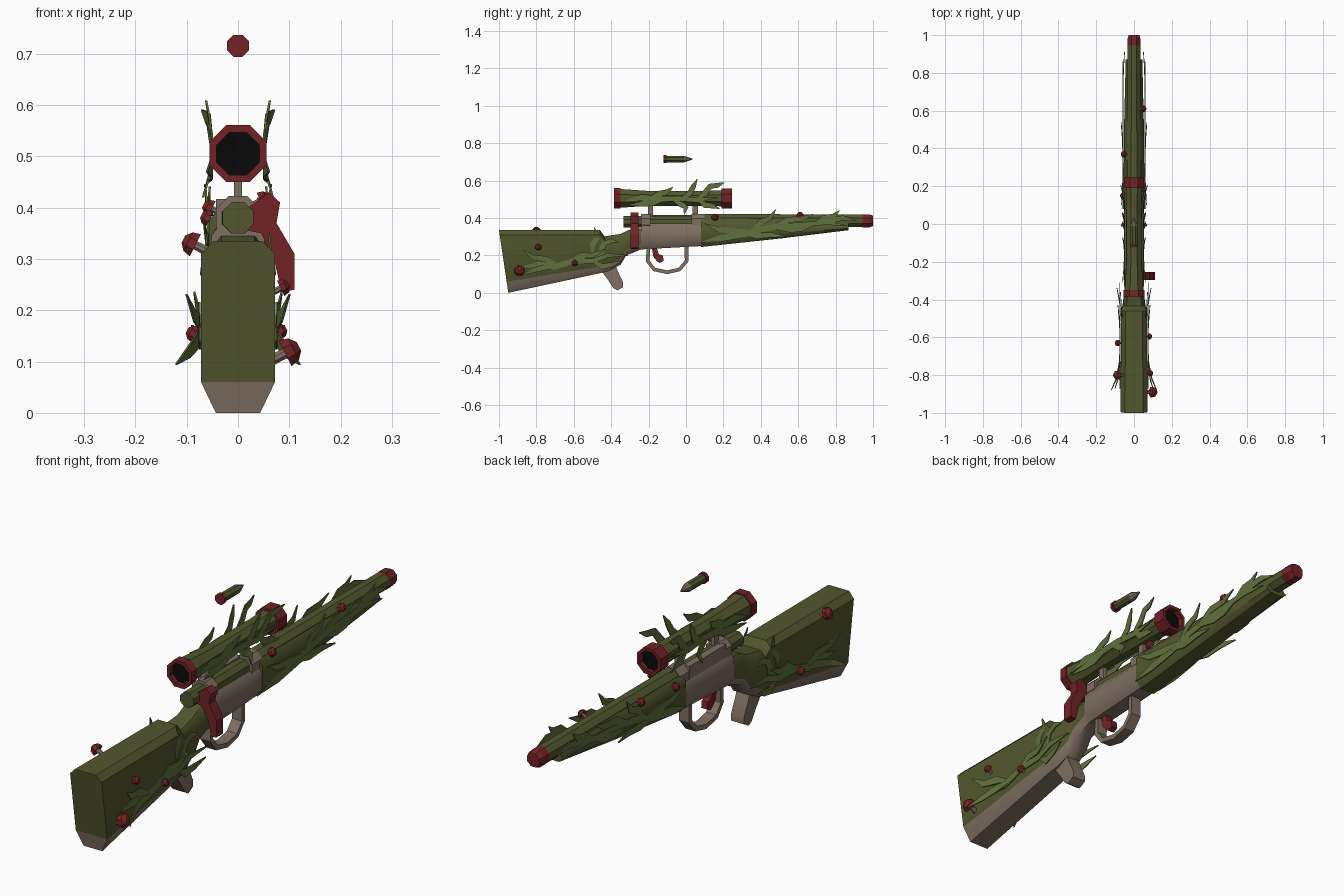
import bpy, bmesh, math
from mathutils import Vector

cube = bpy.data.objects.get("Cube")
if cube:
    bpy.data.objects.remove(cube, do_unlink=True)


def material(name, rgb):
    m = bpy.data.materials.new(name)
    m.use_nodes = True
    m.diffuse_color = (*rgb, 1)
    m.node_tree.nodes["Principled BSDF"].inputs["Base Color"].default_value = (*rgb, 1)
    return m


PALETTE = [material("moss green", (.085, .095, .027)),
           material("leaf green", (.12, .16, .045)),
           material("dark red", (.17, .016, .019)),
           material("bark tan", (.21, .16, .12)),
           material("lens black", (.003, .003, .003))]
MOSS, LEAF, RED, TAN, BLACK = range(5)


def build(name, verts, faces, colours, smooth=None):
    """Mesh object from vertices, faces and one colour index per face."""
    mesh = bpy.data.meshes.new(name)
    mesh.from_pydata(verts, [], faces)
    for m in PALETTE:
        mesh.materials.append(m)
    for poly, c in zip(mesh.polygons, colours):
        poly.material_index = c
    bm = bmesh.new()
    bm.from_mesh(mesh)
    bmesh.ops.recalc_face_normals(bm, faces=bm.faces)
    bm.to_mesh(mesh)
    bm.free()
    obj = bpy.data.objects.new(name, mesh)
    bpy.context.collection.objects.link(obj)
    if smooth:
        bpy.ops.object.select_all(action='DESELECT')
        obj.select_set(True)
        bpy.context.view_layer.objects.active = obj
        bpy.ops.object.shade_smooth_by_angle(angle=math.radians(smooth))
    return obj


def bridge(count, n):
    """Quads joining consecutive rings of n vertices."""
    return [(r * n + i, r * n + (i + 1) % n, (r + 1) * n + (i + 1) % n, (r + 1) * n + i)
            for r in range(count - 1) for i in range(n)]


def tube(name, profile, z=0, caps=None, sides=8, smooth=None):
    """Turned part along y; profile rows are (y, radius, colour of next segment)."""
    verts = []
    for y, r, _ in profile:
        for i in range(sides):
            a = math.tau * (i + .5) / sides
            verts.append((r * math.cos(a), y, z + r * math.sin(a)))
    n = len(profile)
    faces = bridge(n, sides) + [tuple(range(sides)), tuple(range((n - 1) * sides, n * sides))]
    colours = [row[2] for row in profile[:-1] for _ in range(sides)]
    colours += caps or (profile[0][2], profile[-1][2])
    return build(name, verts, faces, colours, smooth)


def sweep(name, path, half_width, colour, smooth=None):
    """Flat bar along a path of (x, y, z, half thickness), bent in the side plane."""
    verts = []
    for i, (x, y, z, t) in enumerate(path):
        a, b = path[max(i - 1, 0)], path[min(i + 1, len(path) - 1)]
        d = Vector((0, b[1] - a[1], b[2] - a[2])).normalized()
        n = Vector((0, -d.z, d.y)) * t
        p = Vector((x, y, z))
        w = Vector((half_width, 0, 0))
        verts += [p + n + w, p + n - w, p - n - w, p - n + w]
    k = len(path)
    faces = bridge(k, 4) + [(0, 1, 2, 3), tuple(range(4 * k - 4, 4 * k))]
    return build(name, verts, faces, [colour] * len(faces), smooth)


def body(name, sections, rule):
    """Chamfered body; rows are (y top, y bottom, half width, z bottom, z top, chamfer)."""
    verts = []
    for yt, yb, w, zb, zt, c in sections:
        ring = [(w * .6, zb), (w, zb + c), (w, zt - .025), (w * .66, zt)]
        ring = ring + [(-x, z) for x, z in reversed(ring)]
        verts += [(x, yb + (yt - yb) * (z - zb) / (zt - zb), z) for x, z in ring]
    k = len(sections)
    faces = bridge(k, 8)
    colours = [rule(i % 8) for i in range(len(faces))]
    for start in (0, 8 * k - 8):
        for j, quad in enumerate([(7, 0, 1, 6), (6, 1, 2, 5), (5, 2, 3, 4)]):
            faces.append(tuple(start + q for q in quad))
            colours.append(rule(0 if j == 0 else 1))
    return build(name, verts, faces, colours, 40)


# Wooden body in three pieces
body("stock", [(-1, -.95, .072, 0, .335, .06),
               (-.46, -.46, .068, .105, .335, .035),
               (-.435, -.42, .06, .115, .302, .035),
               (-.35, -.35, .05, .15, .315, .035),
               (-.31, -.32, .048, .20, .335, .03),
               (-.24, -.24, .05, .232, .345, .03)],
     lambda i: TAN if i in (0, 6, 7) else MOSS)
body("receiver", [(-.24, -.24, .052, .232, .37, .03),
                  (.08, .08, .054, .25, .37, .03)], lambda i: TAN)
body("fore_end", [(.08, .08, .056, .245, .40, .03),
                  (.5, .5, .053, .29, .395, .025),
                  (.87, .87, .044, .335, .38, .01)], lambda i: MOSS)

# Barrel, bolt and receiver collars
tube("barrel", [(.08, .039, MOSS), (.95, .037, MOSS)], .385)
tube("muzzle", [(.945, .038, RED), (.98, .038, RED), (1, .03, RED)], .385)
tube("bolt", [(-.335, .033, MOSS), (.08, .034, MOSS)], .38)
tube("rear_collar", [(-.24, .046, TAN), (-.19, .046, TAN)], .38)
tube("front_collar", [(.03, .046, TAN), (.1, .046, TAN)], .38)
sweep("receiver_wall", [(-.028, -.2, .39, .027), (-.028, .04, .39, .027)], .015, TAN)

# Bolt handle, a flat plate with a bent outline
outline = [(.02, .40), (.06, .43), (.082, .41), (.075, .37), (.11, .31),
           (.11, .24), (.085, .235), (.07, .3), (.045, .35), (.02, .355)]
n = len(outline)
build("bolt_handle", [(x, y, z) for y in (-.297, -.255) for x, z in outline],
      bridge(2, n) + [tuple(range(n)), tuple(range(n, 2 * n))], [RED] * (n + 2))

# Trigger, guard and grip
sweep("trigger_guard", [(0, y, z, .01) for y, z in
                        [(-.2, .25), (-.205, .17), (-.17, .125), (-.1, .11),
                         (-.035, .125), (.003, .17), (.003, .26)]], .023, TAN, 30)
sweep("trigger", [(0, -.172, .25, .012), (0, -.16, .2, .016),
                  (0, -.14, .185, .022), (0, -.13, .165, .012)], .014, RED)
sweep("grip", [(0, -.43, .16, .045), (0, -.39, .09, .034),
               (0, -.362, .04, .03), (0, -.352, .022, .018)], .03, TAN, 40)

# Scope with recessed lenses
tube("scope", [(-.365, .045, RED), (-.385, .045, RED), (-.385, .06, RED),
               (-.35, .06, RED), (-.35, .054, MOSS), (-.2, .043, MOSS),
               (.1, .043, MOSS), (.19, .046, RED), (.19, .058, RED),
               (.245, .058, RED), (.245, .044, RED), (.225, .044, RED)],
     .505, caps=(BLACK, BLACK))
for label, y in (("front", -.19), ("rear", .05)):
    sweep(label + "_scope_mount", [(0, y, .4, .014), (0, y, .48, .014)], .008, TAN)

# Floating cartridge
tube("cartridge", [(-.12, .023, RED), (-.105, .023, RED), (-.105, .019, MOSS),
                   (-.01, .019, TAN), (.034, .003, TAN)], .715)


# Mushrooms
def mushroom(place, tilt, r):
    obj = tube("mushroom", [(-1.7 * r, .4 * r, TAN), (-.2 * r, .35 * r, RED),
                            (-.3 * r, r, RED), (.3 * r, .85 * r, RED), (.7 * r, .35 * r, RED)])
    obj.location = place
    obj.rotation_euler = Vector(tilt).to_track_quat('Y', 'Z').to_euler()


for place, r in [((.1, -.89, .12), .03), ((.088, -.79, .245), .018),
                 ((.083, -.595, .16), .017), ((.05, .155, .405), .02),
                 ((.05, .61, .415), .02), ((-.09, -.8, .33), .026),
                 ((-.088, -.63, .155), .018), ((-.056, .37, .4), .018),
                 ((-.06, .15, .38), .018)]:
    mushroom(place, (math.copysign(1, place[0]), 0, .5), r)


# Creeping vines, the same on both sides
def vine(name, base, tip, *points):
    """Pointed ribbon through (y, z) points, flaring from base x to tip x."""
    k = len(points) - 1
    for label, s in (("left", 1), ("right", -1)):
        path = []
        for i, (y, z) in enumerate(points):
            f = i / k
            t = .0015 if i in (0, k) else .019 - .008 * f
            path.append((s * (base + (tip - base) * f * f), y, z, t))
        sweep(f"{label}_{name}", path, .002, LEAF)


STOCK, FORE, SCOPE = .074, .058, .05
vine("stock_stem", STOCK, .076, (-.87, .14), (-.79, .15), (-.7, .14), (-.6, .17),
     (-.5, .17), (-.42, .2), (-.31, .2))
vine("stock_lower_leaf", STOCK, .12, (-.66, .14), (-.74, .14), (-.82, .12), (-.88, .095))
vine("stock_back_leaf", STOCK, .1, (-.68, .15), (-.75, .18), (-.82, .19), (-.87, .23))
vine("stock_upper_leaf", STOCK, .085, (-.62, .17), (-.56, .2), (-.5, .2), (-.43, .235))
vine("stock_curl", .066, .072, (-.52, .17), (-.46, .2), (-.44, .26), (-.4, .28), (-.36, .27))
vine("stock_shoot", .07, .06, (-.5, .2), (-.5, .26), (-.47, .3), (-.49, .35))
vine("stock_front_leaf", .07, .09, (-.5, .17), (-.45, .14), (-.4, .15), (-.34, .17))

vine("fore_stem", FORE, FORE, (.08, .27), (.18, .29), (.3, .31), (.4, .34), (.5, .355),
     (.62, .365), (.74, .375), (.86, .36))
vine("fore_wide_leaf", FORE, .066, (.36, .33), (.26, .33), (.17, .34), (.1, .37))
vine("fore_low_leaf", FORE, .068, (.3, .31), (.38, .305), (.46, .31), (.54, .3))
vine("fore_hook", FORE, .064, (.34, .32), (.4, .38), (.45, .4), (.48, .445))
vine("fore_top_leaf", FORE, .06, (.45, .35), (.54, .39), (.62, .395), (.68, .42))
vine("fore_mid_leaf", FORE, .06, (.7, .37), (.62, .345), (.56, .335), (.48, .34))
vine("fore_end_shoot", FORE, .055, (.68, .37), (.74, .4), (.79, .41), (.82, .44))
vine("fore_end_leaf", FORE, .05, (.72, .37), (.78, .39), (.84, .4), (.91, .385))

vine("scope_stem", SCOPE, SCOPE, (-.33, .49), (-.24, .51), (-.14, .5), (-.04, .505),
     (.06, .495), (.17, .51))
vine("scope_back_leaf", SCOPE, .06, (-.1, .5), (-.18, .48), (-.24, .475), (-.31, .47))
vine("scope_tall_shoot", SCOPE, .062, (-.03, .505), (.02, .53), (.04, .57), (.06, .608))
vine("scope_hook", SCOPE, .07, (.05, .5), (.1, .53), (.13, .57), (.17, .575), (.205, .59))
vine("scope_low_leaf", SCOPE, .068, (-.08, .5), (-.02, .47), (0, .455), (-.01, .42))
vine("scope_front_leaf", SCOPE, .058, (.06, .5), (.1, .47), (.14, .465), (.18, .45))
vine("scope_spike", SCOPE, .06, (-.2, .51), (-.14, .53), (-.1, .54), (-.07, .565))
